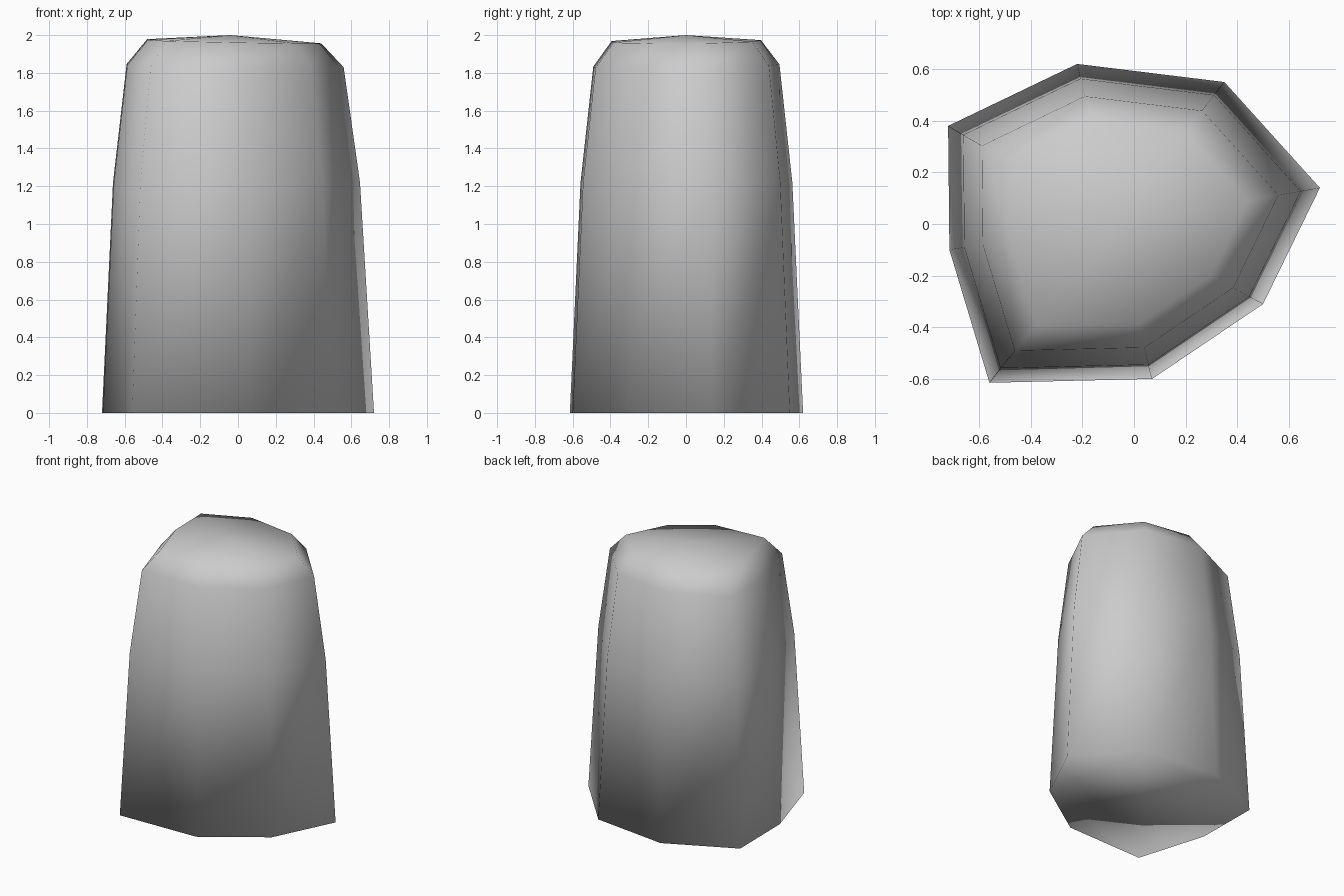
import bpy
import bmesh

cube = bpy.data.objects.get("Cube")
if cube:
    bpy.data.objects.remove(cube, do_unlink=True)

# Plain stone colour
stone = bpy.data.materials.new("stone_grey")
stone.use_nodes = True
stone.diffuse_color = (0.6, 0.6, 0.6, 1)
stone.node_tree.nodes["Principled BSDF"].inputs["Base Color"].default_value = (0.6, 0.6, 0.6, 1)

# Irregular footprint, counter-clockwise
footprint = [(0.72, 0.14), (0.35, 0.55), (-0.22, 0.62), (-0.72, 0.38),
             (-0.715, -0.10), (-0.56, -0.615), (0.07, -0.60), (0.50, -0.31)]

# Each level: height, scale, x shift, slope along x, slope along y
levels = [(0, 1, 0, 0, 0),
          (1.22, 0.908, -0.008, 0, 0),
          (1.835, 0.798, -0.015, -0.013, 0.015),
          (1.965, 0.64, -0.02, -0.022, 0.012)]

bm = bmesh.new()
rings = []
for z, scale, shift, slope_x, slope_y in levels:
    ring = []
    for x, y in footprint:
        px, py = x * scale + shift, y * scale
        ring.append(bm.verts.new((px, py, z + slope_x * px + slope_y * py)))
    rings.append(ring)

# Tapered walls and rounded shoulder
count = len(footprint)
for low, high in zip(rings, rings[1:]):
    for i in range(count):
        j = (i + 1) % count
        bm.faces.new((low[i], low[j], high[j], high[i]))

# Flat underside and shallow peak
bm.faces.new(rings[0])
peak = bm.verts.new((-0.04, 0, 2))
for i in range(count):
    bm.faces.new((rings[-1][i], rings[-1][(i + 1) % count], peak))

bmesh.ops.recalc_face_normals(bm, faces=bm.faces)
for face in bm.faces:
    face.smooth = True

mesh = bpy.data.meshes.new("stone_pillar")
bm.to_mesh(mesh)
bm.free()
mesh.materials.append(stone)
pillar = bpy.data.objects.new("stone_pillar", mesh)
bpy.context.collection.objects.link(pillar)
